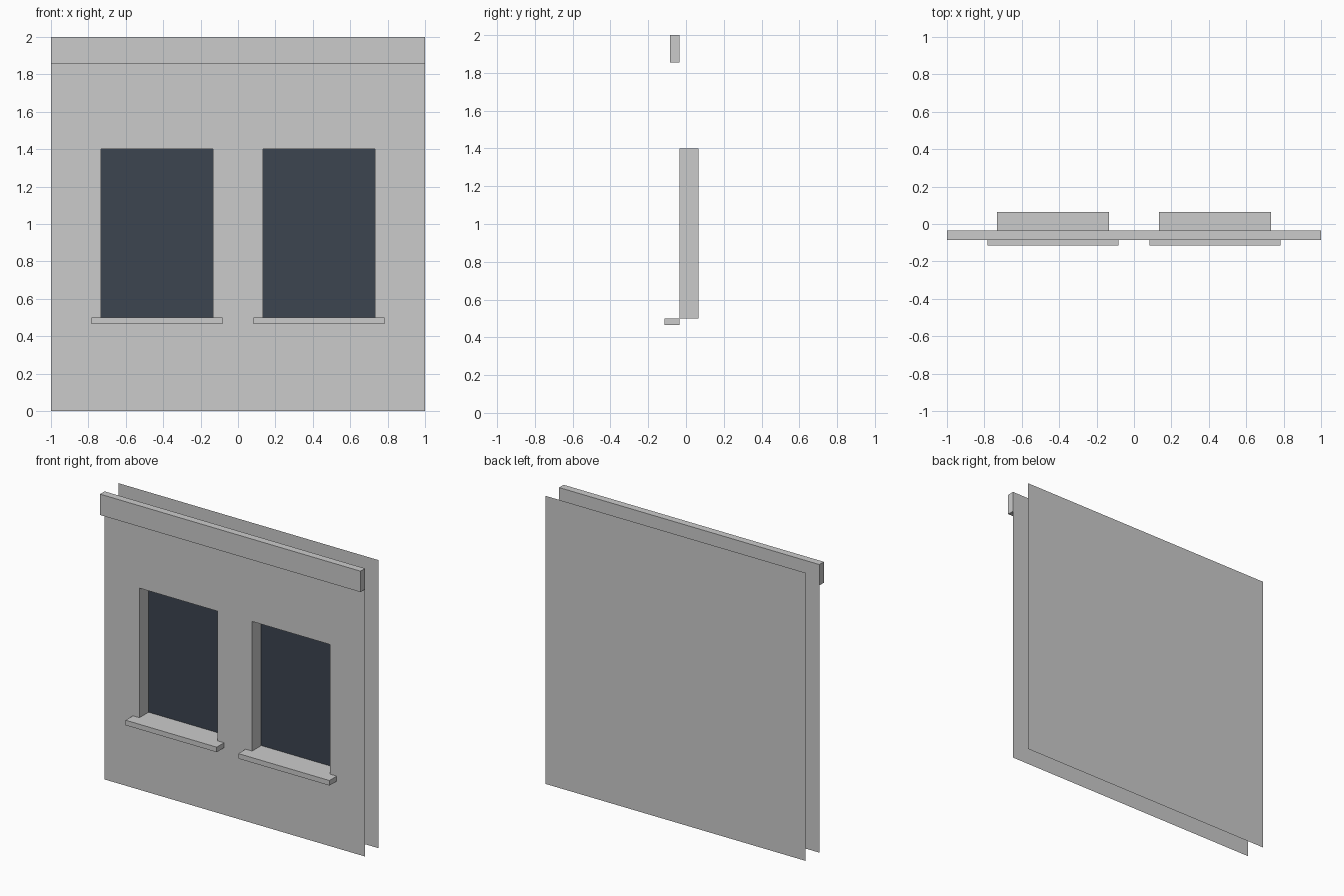
import bpy, bmesh

if "Cube" in bpy.data.objects:
    bpy.data.objects.remove(bpy.data.objects["Cube"])

FRONT, GLASS, BACK = -0.035, 0.065, 0.115     # y of wall face, panes, rear sheet
W0, W1, Z0, Z1 = 0.133, 0.733, 0.50, 1.40     # right-hand window opening
H = 2.0


def make_object(name, bm, material=None):
    mesh = bpy.data.meshes.new(name)
    bm.to_mesh(mesh)
    bm.free()
    obj = bpy.data.objects.new(name, mesh)
    bpy.context.collection.objects.link(obj)
    if material:
        mesh.materials.append(material)
    return obj


def add_quad(bm, x0, x1, z0, z1, y, back=False):
    pts = [(x0, y, z0), (x1, y, z0), (x1, y, z1), (x0, y, z1)]
    return bm.faces.new([bm.verts.new(p) for p in (pts[::-1] if back else pts)])


def sheet(name, x0, x1, z0, z1, y, material=None, back=False):
    bm = bmesh.new()
    add_quad(bm, x0, x1, z0, z1, y, back)
    return make_object(name, bm, material)


def ledge(name, x0, x1, y0, z0, z1):
    # block projecting from the wall; its rear is closed by the wall itself
    bm = bmesh.new()
    face = add_quad(bm, x0, x1, z0, z1, FRONT)
    moved = bmesh.ops.extrude_face_region(bm, geom=[face])["geom"]
    verts = [g for g in moved if isinstance(g, bmesh.types.BMVert)]
    bmesh.ops.translate(bm, verts=verts, vec=(0, y0 - FRONT, 0))
    if face.is_valid:
        bm.faces.remove(face)
    return make_object(name, bm)


# front wall: panels around the two openings, with reveals pushed inwards
xs = [-1, -W1, -W0, W0, W1, 1]
zs = [0, Z0, Z1, H]
bm = bmesh.new()
for i in range(5):
    for j in range(3):
        if not (j == 1 and i in (1, 3)):
            add_quad(bm, xs[i], xs[i + 1], zs[j], zs[j + 1], FRONT)
bmesh.ops.remove_doubles(bm, verts=bm.verts, dist=1e-5)
rim = [e for e in bm.edges if e.is_boundary
       and all(abs(v.co.x) < 0.9 and 0.1 < v.co.z < 1.9 for v in e.verts)]
new = bmesh.ops.extrude_edge_only(bm, edges=rim)["geom"]
bmesh.ops.translate(bm, verts=[g for g in new if isinstance(g, bmesh.types.BMVert)],
                    vec=(0, GLASS - FRONT, 0))
make_object("front_wall", bm)

# rear sheet
sheet("back_wall", -1, 1, 0, H, BACK, back=True)

# top band
ledge("cornice", -1, 1, -0.085, 1.855, H)

# dark panes and sills
glass = bpy.data.materials.new("dark_glass")
glass.diffuse_color = (0.045, 0.058, 0.08, 1)
glass.use_nodes = True
glass.node_tree.nodes["Principled BSDF"].inputs["Base Color"].default_value = glass.diffuse_color
for side, cx in (("left", -(W0 + W1) / 2), ("right", (W0 + W1) / 2)):
    sheet("pane_" + side, cx - 0.3, cx + 0.3, Z0, Z1, GLASS, glass)
    ledge("sill_" + side, cx - 0.35, cx + 0.35, -0.115, Z0 - 0.035, Z0)
